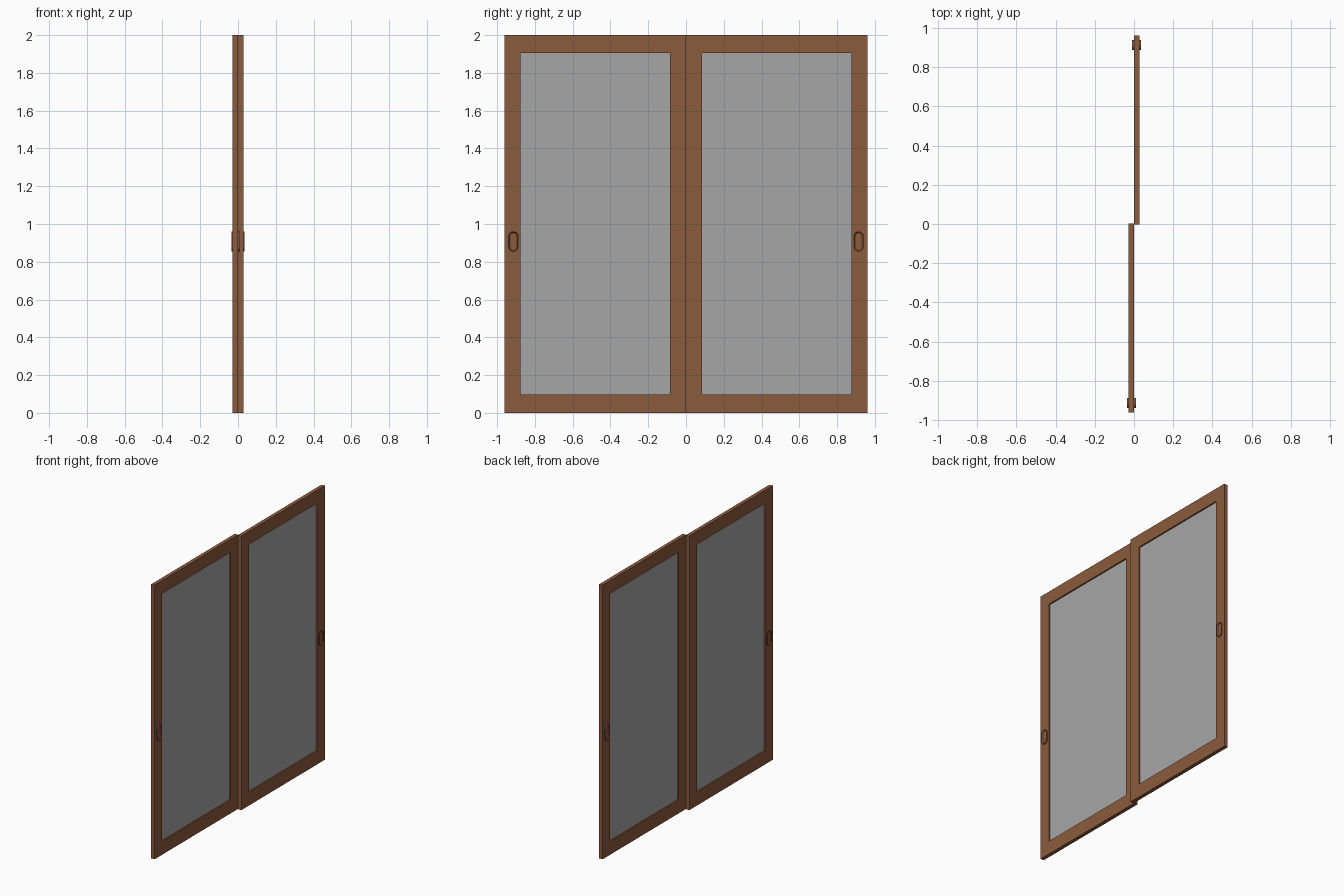
import bpy, bmesh, math

if "Cube" in bpy.data.objects:
    bpy.data.objects.remove(bpy.data.objects["Cube"])


def material(name, rgb):
    m = bpy.data.materials.new(name)
    m.diffuse_color = (*rgb, 1)
    m.use_nodes = True
    m.node_tree.nodes["Principled BSDF"].inputs["Base Color"].default_value = m.diffuse_color
    return m


wood = material("brown_frame", (0.26, 0.103, 0.047))
pane = material("grey_glass", (0.38, 0.38, 0.38))


def finish(bm, name, mat):
    bmesh.ops.recalc_face_normals(bm, faces=bm.faces)
    me = bpy.data.meshes.new(name)
    bm.to_mesh(me)
    bm.free()
    me.materials.append(mat)
    ob = bpy.data.objects.new(name, me)
    bpy.context.collection.objects.link(ob)
    return ob


def box(name, mat, x, y, z):
    """Box from (min, max) pairs along each axis."""
    bm = bmesh.new()
    bmesh.ops.create_cube(bm, size=1)
    for v in bm.verts:
        for i, (a, b) in enumerate((x, y, z)):
            v.co[i] = b if v.co[i] > 0 else a
    return finish(bm, name, mat)


def handle(name, x, y, z, width, height, depth):
    """Oval pull with a shallow finger recess on both faces."""
    bm = bmesh.new()
    r, straight = width / 2, height / 2 - width / 2
    verts = []
    for k in range(18):
        a = math.pi * (k if k < 9 else k - 1) / 8
        dz = straight if k < 9 else -straight
        verts.append(bm.verts.new((x - depth / 2, y + r * math.cos(a), z + dz + r * math.sin(a))))
    back = bm.faces.new(verts)
    front = bmesh.ops.extrude_face_region(bm, geom=[back], use_keep_orig=True)
    for v in (g for g in front["geom"] if isinstance(g, bmesh.types.BMVert)):
        v.co.x += depth
    bmesh.ops.recalc_face_normals(bm, faces=bm.faces)
    for f in [f for f in bm.faces if len(f.verts) > 4]:
        bmesh.ops.inset_region(bm, faces=[f], thickness=0.006)
        s = 1 if f.calc_center_median().x > x else -1
        for v in f.verts:
            v.co.x -= s * 0.006
    return finish(bm, name, wood)


# Two sliding leaves, each on its own track plane
H, RAIL, STILE = 2.0, 0.095, 0.086
for side, label in ((-1, "left"), (1, "right")):
    def span(a, b):
        return tuple(sorted((side * a, side * b)))

    x = span(0.001, 0.028)
    # Upright stiles
    box(label + "_outer_stile", wood, x, span(0.875, 0.961), (0, H))
    box(label + "_inner_stile", wood, x, span(-0.002, 0.084), (0, H))
    # Top and bottom rails
    box(label + "_bottom_rail", wood, x, span(0.084, 0.875), (0, RAIL + 0.003))
    box(label + "_top_rail", wood, x, span(0.084, 0.875), (H - RAIL, H))
    # Glass set into the middle of the frame
    box(label + "_glass", pane, span(0.0115, 0.0175), span(0.082, 0.877),
        (RAIL, H - RAIL + 0.002))
    # Pull handle passing through the outer stile
    handle(label + "_handle", side * 0.0125, side * 0.914, 0.907, 0.05, 0.105, 0.044)
